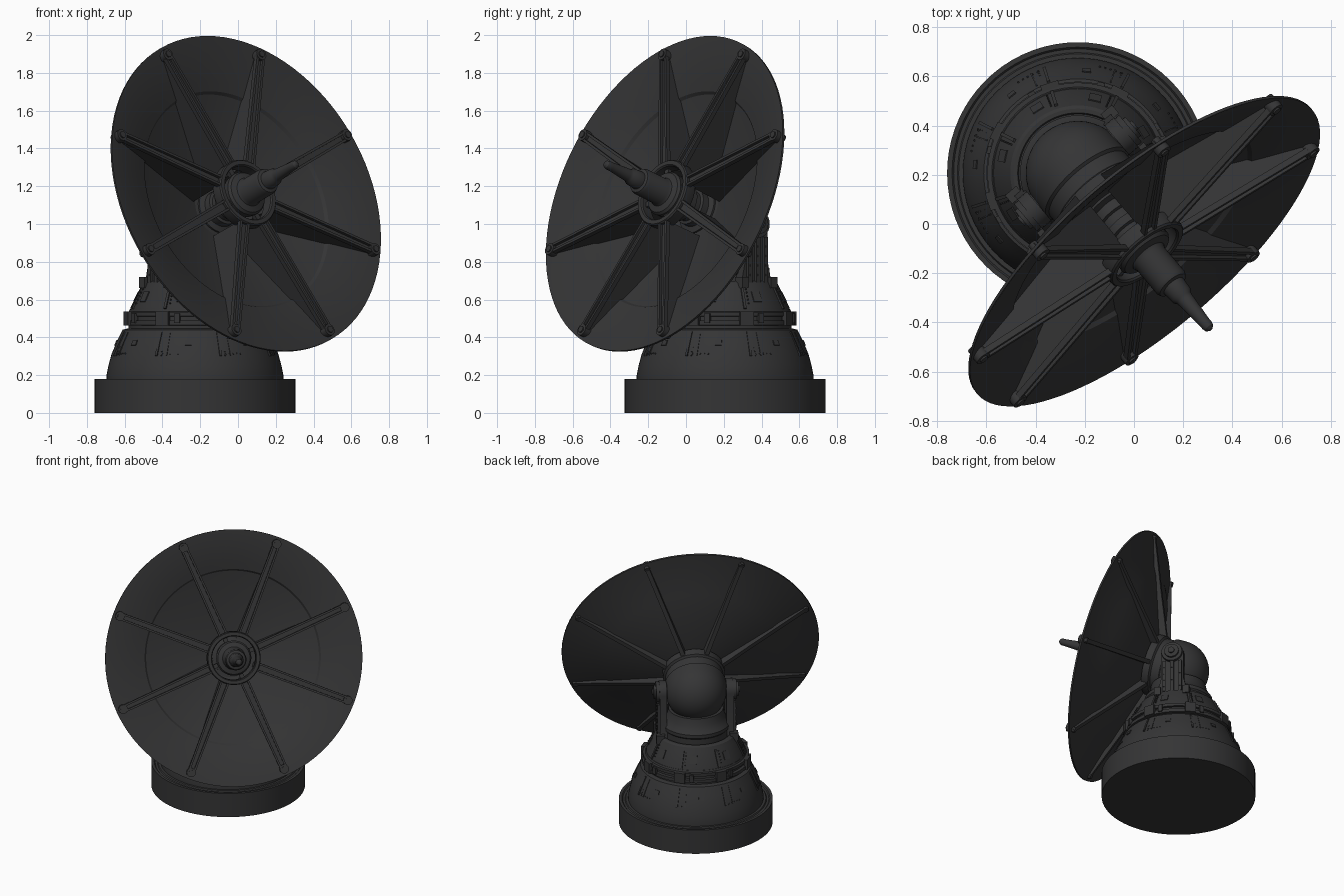
import bpy, bmesh
from math import radians, pi, sin, cos, atan2
from mathutils import Matrix, Vector

if "Cube" in bpy.data.objects:
    bpy.data.objects.remove(bpy.data.objects["Cube"])

T = Matrix.Translation
def R(a, axis): return Matrix.Rotation(a, 4, axis)

# Pedestal frame (-Y faces the dish) and dish frame (+Z is the beam axis)
AZ = radians(40.3)
BASE = T((-0.228, 0.207, 0)) @ R(AZ, 'Z')
DISH = BASE @ T((0, 0, 1.0)) @ R(radians(69), 'X')

mat = bpy.data.materials.new("dark_metal")
mat.diffuse_color = (0.035, 0.035, 0.036, 1)
mat.use_nodes = True
mat.node_tree.nodes["Principled BSDF"].inputs["Base Color"].default_value = mat.diffuse_color

def finish(name, bm, frame, smooth=True):
    bmesh.ops.remove_doubles(bm, verts=bm.verts, dist=1e-5)
    bmesh.ops.recalc_face_normals(bm, faces=bm.faces)
    me = bpy.data.meshes.new(name)
    bm.to_mesh(me)
    bm.free()
    ob = bpy.data.objects.new(name, me)
    bpy.context.collection.objects.link(ob)
    ob.matrix_world = frame
    me.materials.append(mat)
    if smooth:
        bpy.ops.object.select_all(action='DESELECT')
        ob.select_set(True)
        bpy.context.view_layer.objects.active = ob
        bpy.ops.object.shade_smooth_by_angle(angle=radians(30))
    return ob

def lathe(name, prof, frame, n=72, closed=False):
    bm = bmesh.new()
    vs = [bm.verts.new((r, 0, z)) for r, z in prof]
    es = [bm.edges.new(p) for p in zip(vs, vs[1:])]
    if closed:
        es.append(bm.edges.new((vs[-1], vs[0])))
    bmesh.ops.spin(bm, geom=vs + es, cent=(0, 0, 0), axis=(0, 0, 1),
                   angle=2 * pi, steps=n, use_duplicate=False)
    return finish(name, bm, frame)

def box(bm, size, m):
    bmesh.ops.create_cube(bm, size=1, matrix=m @ Matrix.Diagonal((*size, 1)))

def prism(bm, pts, width, m):
    # XZ outline extruded along Y
    a, b = [[bm.verts.new(m @ Vector((x, y, z))) for x, z in pts]
            for y in (-width / 2, width / 2)]
    bm.faces.new(a)
    bm.faces.new(b[::-1])
    k = len(pts)
    for i in range(k):
        bm.faces.new((a[i], a[(i + 1) % k], b[(i + 1) % k], b[i]))

def disc(bm, r, h, m, n=24):
    bmesh.ops.create_cone(bm, cap_ends=True, segments=n, radius1=r, radius2=r,
                          depth=h, matrix=m)

def bar(bm, p, q, w, h, m):
    # straight beam between two XZ points
    d = Vector((q[0] - p[0], 0, q[1] - p[1]))
    mid = ((p[0] + q[0]) / 2, 0, (p[1] + q[1]) / 2)
    box(bm, (d.length, w, h), m @ T(mid) @ R(-atan2(d.z, d.x), 'Y'))

# ---- Pedestal ----
lathe("foundation", [(0, 0), (.532, 0), (.532, .18), (.512, .18), (.505, .172),
                     (.49, .172), (.485, .18), (0, .18)], BASE)
lathe("lower_skirt", [(0, .17), (.468, .17), (.468, .2), (.458, .25), (.442, .31),
                      (.415, .375), (.383, .44), (.36, .446), (0, .446)], BASE)
lathe("waist_bands", [(.3, .44), (.352, .44), (.352, .462), (.372, .464), (.372, .488),
                      (.352, .49), (.352, .51), (.368, .512), (.368, .534),
                      (.35, .536), (.345, .548), (.3, .548)], BASE)
lathe("upper_skirt", [(.345, .54), (.34, .56), (.29, .66), (.275, .69), (.262, .698),
                      (.245, .698), (.24, .68), (.215, .68)], BASE)
lathe("ball_collar", [(.2, .66), (.225, .68), (.225, .73), (.235, .74), (.235, .765),
                      (.22, .785), (.2, .82), (.19, .87), (.14, .87)], BASE)

# Raised panels, seams, rivets and clasps around the pedestal
bm = bmesh.new()
def plate(a, r, z, tilt, w, h, d=.012):
    box(bm, (d, w, h), R(a, 'Z') @ T((r, 0, z)) @ R(-radians(tilt), 'Y'))
for i in range(8):
    a = 2 * pi * i / 8 + pi / 8
    plate(a, .418, .365, 25, .012, .14)
    plate(a + .13, .418, .365, 25, .006, .13, .008)
    plate(a, .372, .5, 0, .075, .075, .026)
    plate(a + .22, .370, .5, 0, .03, .05, .022)
    plate(a, .318, .61, 26, .014, .13)
    plate(a + .25, .313, .615, 26, .05, .06, .008)
    plate(a + .39, .418, .37, 25, .035, .03, .008)
    for k in range(5):
        plate(a + .06, .441 - .0095 * k, .305 + .02 * k, 22, .007, .007)
        plate(a + .07 + .05 * k, .441, .314, 20, .007, .007, .008)
        plate(a + .07, .335 - .0095 * k, .58 + .019 * k, 26, .006, .006)
finish("pedestal_panels", bm, BASE, False)

# ---- Yoke arms with trunnions, mirrored on both sides ----
outline = [(-.105, .64), (-.095, .73), (-.078, .8)]
outline += [(-.078 * cos(pi * k / 12), 1.0 + .078 * sin(pi * k / 12)) for k in range(13)]
outline += [(.078, .8), (.095, .73), (.105, .64)]
bm = bmesh.new()
for s in (1, -1):
    prism(bm, outline, .05, T((s * .232, 0, 0)) @ R(pi / 2, 'Z'))
    for y in (-.055, 0, .055):
        box(bm, (.022, .026, .24), T((s * .262, y, .81)))
        for k in range(4):
            box(bm, (.03, .01, .01), T((s * .262, y, .73 + k * .05)))
    for y in (-.1, .1):
        box(bm, (.06, .045, .06), T((s * .255, y, .69)))
    for r, h, x in ((.072, .05, .255), (.05, .04, .275), (.022, .05, .28)):
        disc(bm, r, h, T((s * x, 0, 1.0)) @ R(pi / 2, 'Y'))
    disc(bm, .06, .08, T((s * .2, 0, 1.0)) @ R(pi / 2, 'Y'))
finish("yoke_arms", bm, BASE)

# ---- Swivel ball and neck ----
lathe("swivel_ball", [(.212 * sin(pi * k / 24), -.212 * cos(pi * k / 24))
                      for k in range(13)] +
      [(.212, .06), (.2, .07), (.2, .13), (.215, .14), (.215, .19), (.16, .2), (0, .2)],
      DISH)

# ---- Reflector ----
def front_t(r):
    pts = [(0, .19), (.15, .2), (.6, .35), (.612, .366), (.66, .382), (.9, .455)]
    for (a, u), (b, v) in zip(pts, pts[1:]):
        if a <= r <= b:
            return u + (v - u) * (r - a) / (b - a)
lathe("reflector", [(0, .19), (.15, .2), (.6, .35), (.612, .366), (.66, .382),
                    (.885, .452), (.893, .452), (.893, .44), (.66, .366),
                    (.6, .335), (.15, .18), (0, .17)], DISH, 96)

# Eight radial ribs: front webs, twin rails, rim pads and back fins
bm = bmesh.new()
for i in range(8):
    m = R(pi / 8 + i * pi / 4, 'Z')
    prism(bm, [(.845, .456), (.17, .448), (.165, .2), (.6, front_t(.6) - .006),
               (.612, .36), (.66, .376), (.845, .432)], .034, m)
    for s in (1, -1):
        bar(bm, (.172, .452), (.845, .46), .014, .026,
            m @ T((0, s * .026, 0)) @ R(-s * radians(.5), 'Z'))
    disc(bm, .032, .04, m @ T((.845, 0, .455)), 16)
    disc(bm, .018, .05, m @ T((.845, 0, .457)), 12)
    prism(bm, [(.87, .44), (.87, .418), (.84, .408), (.5, .268), (.2, .14),
               (.15, .19), (.6, .345)], .03, m)
    disc(bm, .02, .03, m @ T((.855, 0, .425)), 12)
finish("radial_ribs", bm, DISH)

# ---- Hub ring and feed mast ----
lathe("hub_ring", [(.152, .4), (.182, .4), (.186, .41), (.186, .462), (.18, .47),
                   (.158, .47), (.152, .462)], DISH, 48, True)
bm = bmesh.new()
for i in range(4):
    box(bm, (.1, .03, .025), R(i * pi / 2 + pi / 8, 'Z') @ T((.12, 0, .425)))
finish("hub_struts", bm, DISH, False)
lathe("feed_mast", [(.13, .18), (.13, .21), (.1, .22), (.1, .26), (.085, .265),
                    (.085, .3), (.1, .305), (.1, .34), (.085, .345), (.085, .39),
                    (.118, .41), (.122, .45), (.112, .465), (.08, .475), (.073, .49),
                    (.073, .625), (.066, .64), (.05, .645), (.046, .70), (.036, .715),
                    (.034, .73), (.024, .85), (.024, .87), (.02, .884), (.01, .893),
                    (0, .895)], DISH, 40)
